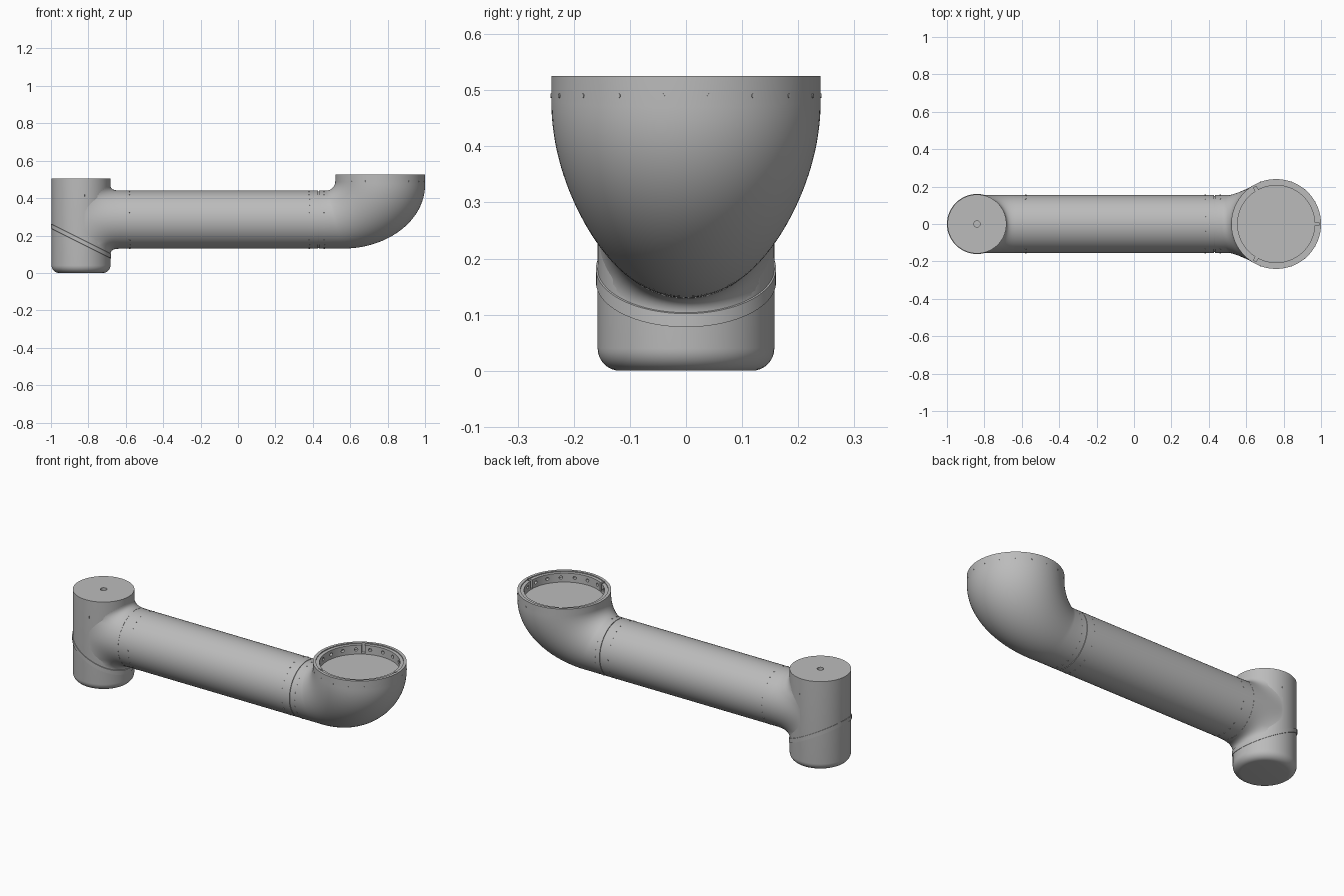
import bpy, bmesh
from math import sin, cos, pi, sqrt
from mathutils import Matrix, Vector

if "Cube" in bpy.data.objects:
    bpy.data.objects.remove(bpy.data.objects["Cube"], do_unlink=True)

grey = bpy.data.materials.new("light grey")
grey.use_nodes = True
COLOUR = (0.5, 0.5, 0.5, 1)
grey.diffuse_color = COLOUR
grey.node_tree.nodes["Principled BSDF"].inputs["Base Color"].default_value = COLOUR

N = 96
ANGLES = [2 * pi * i / N for i in range(N)]
CX, R = -0.8395, 0.1575       # upright joint axis and radius
TZ, TR = 0.285, 0.155         # tube axis height and radius
RX, RR, TOP = 0.76, 0.24, 0.525   # open socket axis, radius and rim height


def finish(name, bm):
    bmesh.ops.recalc_face_normals(bm, faces=bm.faces)
    mesh = bpy.data.meshes.new(name)
    bm.to_mesh(mesh)
    bm.free()
    mesh.materials.append(grey)
    ob = bpy.data.objects.new(name, mesh)
    bpy.context.collection.objects.link(ob)
    return ob


def activate(ob):
    bpy.ops.object.select_all(action='DESELECT')
    ob.select_set(True)
    bpy.context.view_layer.objects.active = ob


def smooth(ob):
    activate(ob)
    bpy.ops.object.shade_smooth_by_angle(angle=0.6)


def loft(name, rings):
    """Skin a list of point rings and cap both ends."""
    bm = bmesh.new()
    loops = [[bm.verts.new(p) for p in ring] for ring in rings]
    for a, b in zip(loops, loops[1:]):
        for i in range(N):
            j = (i + 1) % N
            bm.faces.new((a[i], a[j], b[j], b[i]))
    bm.faces.new(loops[0])
    bm.faces.new(loops[-1])
    return finish(name, bm)


def upright_ring(x, r, z, slope=0):
    return [(x + r * cos(a), r * sin(a), z + slope * r * cos(a)) for a in ANGLES]


def tube_ring(x, r):
    return [(x, r * cos(a), TZ + r * sin(a)) for a in ANGLES]


def cut(ob, cutter):
    cutter.hide_render = True
    mod = ob.modifiers.new("cut", 'BOOLEAN')
    mod.operation, mod.solver, mod.object = 'DIFFERENCE', 'EXACT', cutter
    activate(ob)
    bpy.ops.object.modifier_apply(modifier=mod.name)
    bpy.data.objects.remove(cutter, do_unlink=True)


def pegs(name, places, radius, depth):
    """Small cylinders, each centred on a point and aligned to a direction."""
    bm = bmesh.new()
    for point, direction in places:
        turn = Vector(direction).to_track_quat('Z', 'Y').to_matrix().to_4x4()
        bmesh.ops.create_cone(bm, cap_ends=True, segments=12, radius1=radius,
                              radius2=radius, depth=depth,
                              matrix=Matrix.Translation(point) @ turn)
    return finish(name, bm)


# Upright joint with rounded base and a small centre hole in the top
B = 0.04
rings = [upright_ring(CX, R - B + B * sin(t), B - B * cos(t))
         for t in [pi / 2 * i / 8 for i in range(9)]]
rings += [upright_ring(CX, R, 0.505), upright_ring(CX, 0.017, 0.505),
          upright_ring(CX, 0.017, 0.485)]
smooth(loft("upright_joint", rings))

# Slanted band around the upright joint
band = [(R - 0.004, -0.013), (R + 0.003, -0.012), (R + 0.003, 0.012), (R - 0.004, 0.013)]
smooth(loft("slanted_band", [upright_ring(CX, r, 0.17 + dz, -0.5) for r, dz in band]))

# Main tube with a fine groove where the elbow starts
tube = [(CX + 0.02, TR), (0.429, TR), (0.429, TR - 0.004), (0.45, TR - 0.004)]
smooth(loft("main_tube", [tube_ring(x, r) for x, r in tube]))

# Blended collar between tube and upright joint
def on_joint(y):
    return CX + sqrt(max(R * R - y * y, 0))


rings = []
for k in range(11):
    s = k / 10
    ring = []
    for a in ANGLES:
        r0, r2 = TR + 0.001, TR + 0.03 + 0.04 * cos(a) ** 2
        y0 = r0 * cos(a)
        y2 = max(-R + 0.001, min(R - 0.001, r2 * cos(a)))
        p0 = Vector((-0.64, y0, TZ + r0 * sin(a)))
        p1 = Vector((on_joint(y0), y0, TZ + r0 * sin(a)))
        p2 = Vector((on_joint(y2), y2, TZ + r2 * sin(a)))
        ring.append(p0 * (1 - s) ** 2 + p1 * 2 * s * (1 - s) + p2 * s * s)
    rings.append(ring)
smooth(loft("joint_collar", rings))

# Elbow that widens from the tube into the open socket
rings = [tube_ring(0.432, TR)]
for k in range(25):
    t = pi / 2 * k / 24
    inner = Vector((0.47 + 0.05 * sin(t), 0, 0.49 - 0.05 * cos(t)))
    outer = Vector((0.56 + 0.44 * sin(t), 0, 0.47 - 0.34 * cos(t)))
    mid, half = (inner + outer) / 2, (inner - outer) / 2
    width = TR + (RR - TR) * sin(t) ** 1.15
    rings.append([mid + half * sin(a) + Vector((0, width * cos(a), 0)) for a in ANGLES])
# Rim, step, inner wall and floor, in the same winding as the elbow rings
for r, z in [(RR, TOP), (0.224, TOP), (0.224, TOP - 0.005), (0.206, TOP - 0.005),
             (0.206, 0.47)]:
    rings.append([(RX - r * sin(a), r * cos(a), z) for a in ANGLES])
elbow = loft("elbow_socket", rings)

# Bolt holes around the inner wall
holes = []
for i in range(18):
    d = Vector((cos(pi / 18 + i * pi / 9), sin(pi / 18 + i * pi / 9), 0))
    holes.append((Vector((RX, 0, 0.496)) + d * 0.208, d))
cut(elbow, pegs("hole_cutter", holes, 0.009, 0.03))

# Three key slots in the rim
bm = bmesh.new()
for i in range(3):
    place = Matrix.Rotation(i * 2 * pi / 3, 4, 'Z') @ Matrix.Translation((0.213, 0, 0.508))
    size = Matrix.Diagonal((0.03, 0.016, 0.07, 1))
    bmesh.ops.create_cube(bm, size=1, matrix=Matrix.Translation((RX, 0, 0)) @ place @ size)
cut(elbow, finish("slot_cutter", bm))
smooth(elbow)

# Tiny fasteners outside the socket and in rows round both tube ends
dots = [(Vector((RX, 0, 0.49)) + d * RR, d)
        for d in [Vector((cos(pi / 18 + i * pi / 9), sin(pi / 18 + i * pi / 9), 0))
                  for i in range(18)] if d.x > -0.8]
pegs("socket_fasteners", dots, 0.004, 0.003)
dots = []
for x in (-0.58, 0.38, 0.46):
    for i in range(24):
        d = Vector((0, cos(i * pi / 12), sin(i * pi / 12)))
        dots.append((Vector((x, 0, TZ)) + d * TR, d))
pegs("tube_fasteners", dots, 0.004, 0.003)
